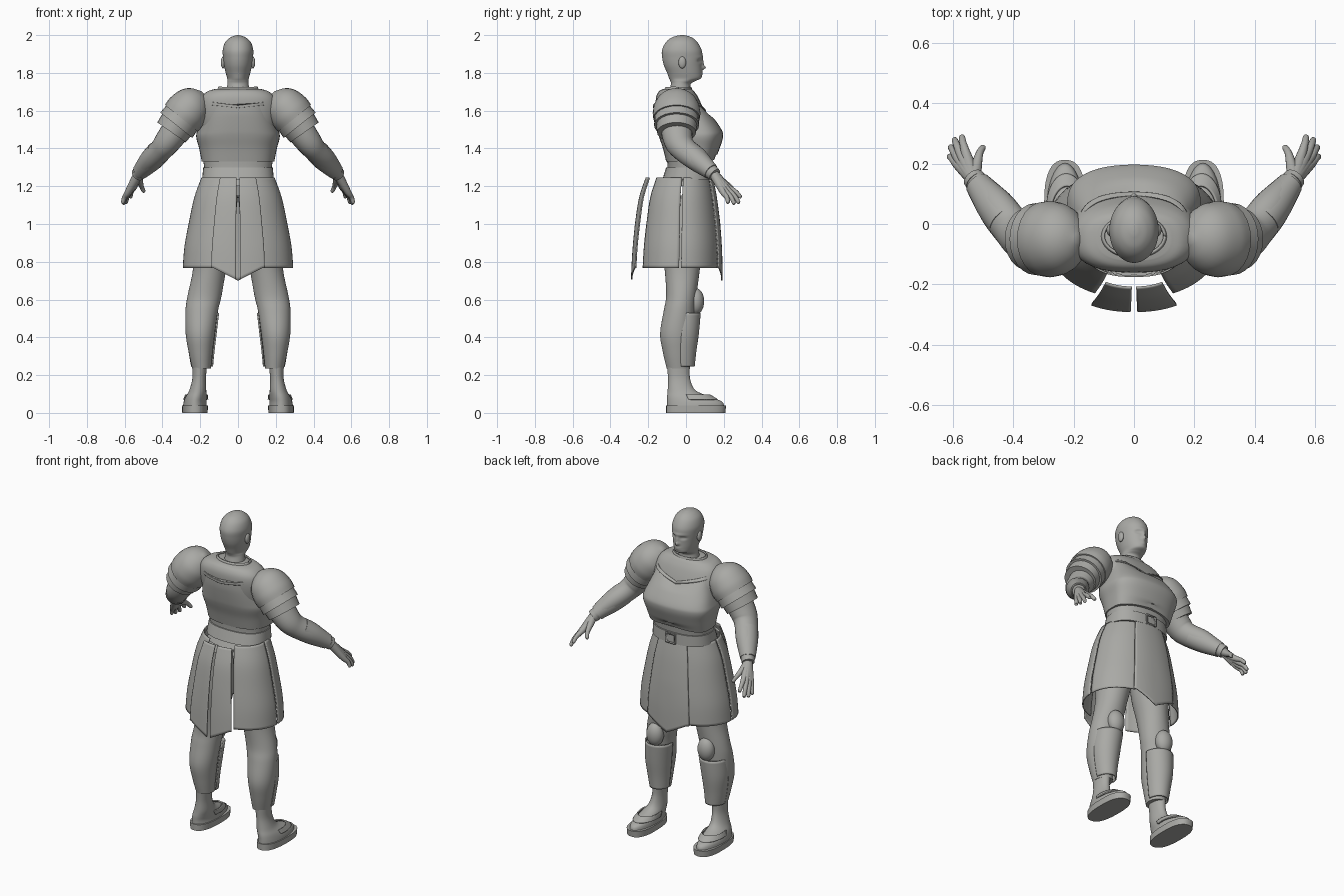
import bpy, bmesh, math
from mathutils import Vector, Matrix

if "Cube" in bpy.data.objects:
    bpy.data.objects.remove(bpy.data.objects["Cube"])

grey = bpy.data.materials.new("plain_grey")
grey.use_nodes = True
grey.diffuse_color = (0.4, 0.4, 0.38, 1)
grey.node_tree.nodes["Principled BSDF"].inputs["Base Color"].default_value = (0.4, 0.4, 0.38, 1)


def finish(name, bm, mirror=False, thick=0, angle=35):
    bmesh.ops.recalc_face_normals(bm, faces=bm.faces)
    mesh = bpy.data.meshes.new(name)
    bm.to_mesh(mesh)
    bm.free()
    mesh.materials.append(grey)
    ob = bpy.data.objects.new(name, mesh)
    bpy.context.collection.objects.link(ob)
    bpy.ops.object.select_all(action='DESELECT')
    ob.select_set(True)
    bpy.context.view_layer.objects.active = ob
    bpy.ops.object.shade_smooth_by_angle(angle=math.radians(angle))
    if thick:
        mod = ob.modifiers.new("thickness", 'SOLIDIFY')
        mod.thickness, mod.offset = thick, 0
    if mirror:
        ob.modifiers.new("mirror", 'MIRROR')
    return ob


def spline(rows, steps):
    """Catmull-Rom interpolation through rows of numbers."""
    out = []
    for i in range(len(rows) - 1):
        p = [Vector(rows[max(0, min(len(rows) - 1, i + k))]) for k in (-1, 0, 1, 2)]
        for s in range(steps):
            t = s / steps
            out.append(p[1] + (p[2] - p[0]) * t / 2
                       + (p[0] * 2 - p[1] * 5 + p[2] * 4 - p[3]) * t * t / 2
                       + (p[1] * 3 - p[0] - p[2] * 3 + p[3]) * t ** 3 / 2)
    return out + [Vector(rows[-1])]


def skin(bm, rings, closed, cap):
    for a, b in zip(rings, rings[1:]):
        n = len(a)
        for i in range(n if closed else n - 1):
            j = (i + 1) % n
            bm.faces.new((a[i], a[j], b[j], b[i]))
    if closed and cap:
        bm.faces.new(rings[0])
        bm.faces.new(rings[-1])


def loft(name, rows, power=2, widest=0.5, arc=None, seg=40, steps=5,
         cap=True, warp=None, **kw):
    """Rows are (z, centre x, half width, back y, front y)."""
    bm = bmesh.new()
    rings = []
    for z, cx, rx, back, front in spline(rows, steps):
        mid = back + (front - back) * widest
        ring = []
        for i in range(seg if arc is None else seg + 1):
            a0, a1 = arc or (0, 360)
            a = math.radians(a0 + (a1 - a0) * i / seg)
            c, s = math.cos(a), math.sin(a)
            ry = front - mid if s > 0 else mid - back
            co = Vector((cx + rx * math.copysign(abs(c) ** (2 / power), c),
                         mid + ry * math.copysign(abs(s) ** (2 / power), s), z))
            ring.append(bm.verts.new(warp(co) if warp else co))
        rings.append(ring)
    skin(bm, rings, arc is None, cap)
    return finish(name, bm, **kw)


def tube(name, rows, stretch=1, seg=24, steps=5, **kw):
    """Rows are (x, y, z, radius) along a limb."""
    bm = bmesh.new()
    pts = spline(rows, steps)
    rings = []
    for i, p in enumerate(pts):
        t = (pts[min(i + 1, len(pts) - 1)] - pts[max(i - 1, 0)]).to_3d().normalized()
        u = t.cross(Vector((0, 1, 0))).normalized()
        v = t.cross(u)
        rings.append([bm.verts.new(p.to_3d() + p[3] * (u * math.cos(k * math.tau / seg)
                      + v * stretch * math.sin(k * math.tau / seg))) for k in range(seg)])
    skin(bm, rings, True, True)
    return finish(name, bm, **kw)


def ball(name, centre, size, **kw):
    bm = bmesh.new()
    bmesh.ops.create_uvsphere(bm, u_segments=24, v_segments=16, radius=1,
                              matrix=Matrix.Translation(centre) @ Matrix.Diagonal((*size, 1)))
    return finish(name, bm, **kw)


# Head and neck: bumps are (x, z, width, height, depth)
bumps = [(0, 1.828, .012, .011, .018), (0, 1.85, .009, .02, .009), (0, 1.884, .045, .008, .004),
         (.032, 1.864, .015, .009, -.011), (-.032, 1.864, .015, .009, -.011),
         (.032, 1.863, .009, .005, .004), (-.032, 1.863, .009, .005, .004),
         (0, 1.798, .018, .009, .007), (0, 1.798, .02, .0025, -.004)]


def face(co):
    if co.y > 0:
        co.y += sum(d * math.exp(-((co.x - x) / w) ** 2 - ((co.z - z) / h) ** 2)
                    for x, z, w, h, d in bumps) * min(1, co.y / .05)
    return co


loft("head", [(1.70, 0, .062, -.09, .03), (1.74, 0, .056, -.08, .025), (1.757, 0, .056, -.083, .05),
              (1.772, 0, .057, -.09, .08), (1.80, 0, .065, -.1, .084), (1.84, 0, .074, -.117, .084),
              (1.88, 0, .079, -.126, .087), (1.92, 0, .081, -.127, .083), (1.96, 0, .069, -.108, .062),
              (1.985, 0, .045, -.08, .035), (1.997, 0, .018, -.045, .005), (2, 0, .003, -.025, -.015)],
     seg=96, steps=8, warp=face, angle=60)
ball("ears", (.079, -.02, 1.855), (.012, .02, .031), mirror=True)

# Shirt yoke with raised collar
loft("shirt", [(1.45, 0, .19, -.13, .13), (1.58, 0, .21, -.155, .1), (1.66, 0, .2, -.16, .07),
               (1.70, 0, .165, -.145, .045), (1.715, 0, .12, -.12, .03)], power=2.5)
loft("collar", [(1.69, 0, .115, -.12, .035), (1.725, 0, .1, -.105, .025)],
     arc=(0, 360), cap=False, thick=.008)


# Cuirass with notched upper edge and arched lower edge
def plate(co):
    notch = max(0, 1 - abs(co.x) / .17)
    if co.z > 1.56:
        co.z -= notch * (co.z - 1.56) / .09 * (.055 if co.y > 0 else .022)
    elif co.z < 1.36 and co.y > 0:
        co.z += notch * .015
    if co.y > 0:
        co.y += notch * .006
    return co


loft("cuirass", [(1.33, 0, .192, -.105, .145), (1.40, 0, .206, -.122, .172), (1.46, 0, .221, -.142, .19),
                 (1.50, 0, .214, -.152, .182), (1.58, 0, .19, -.165, .128), (1.65, 0, .172, -.168, .082)],
     power=2.7, widest=.6, seg=64, warp=plate)
loft("cuirass_rim", [(1.632, 0, .18, -.172, .1), (1.65, 0, .175, -.172, .086)],
     power=2.7, widest=.6, seg=64, warp=plate, arc=(0, 360), thick=.006)

# Waist, belt and buckle
loft("waist", [(1.20, 0, .18, -.13, .13), (1.27, 0, .176, -.1, .132), (1.34, 0, .185, -.1, .14)], power=2.4)
loft("belt", [(1.235, 0, .19, -.125, .145), (1.30, 0, .184, -.105, .143)], power=2.4, steps=2)
bm = bmesh.new()
bmesh.ops.create_cube(bm, size=1, matrix=Matrix.Translation((0, .145, 1.267))
                      @ Matrix.Diagonal((.06, .012, .055, 1)))
buckle = finish("buckle", bm)
buckle.modifiers.new("frame", 'WIREFRAME').thickness = .012


# Skirt panels: sides, pointed front, split pointed back
def skirt(name, arc, grow, warp=None, mirror=False):
    rows = [(1.245, .19, -.165, .13), (1.14, .228, -.2, .15), (1.0, .258, -.222, .168),
            (.88, .28, -.236, .178), (.768, .289, -.243, .18)]
    back = grow if arc[0] < -60 else grow / 5
    loft(name, [(z, 0, rx + grow / 5, b - back, f + grow / 5) for z, rx, b, f in rows],
         power=2.2, arc=arc, seg=16, thick=.007, warp=warp, mirror=mirror)


def pointed(co):
    drop = max(0, (1.0 - co.z) / .232)
    co.z -= .068 * drop * max(0, 1 - abs(co.x) / .13)
    return co


skirt("skirt_front_sides", (1, 66), 0, mirror=True)
skirt("skirt_back_sides", (-66, -1), 0, mirror=True)
skirt("skirt_front", (64, 116), .05, pointed)
skirt("skirt_back_flaps", (-88.5, -64), .045, pointed, mirror=True)

# Arms, bracers and cuffs
tube("arms", [(.24, -.05, 1.60, .085), (.31, -.05, 1.52, .078), (.37, -.04, 1.44, .07),
              (.405, -.01, 1.395, .062), (.46, .06, 1.34, .058), (.53, .15, 1.262, .032)],
     stretch=1.1, mirror=True)
tube("bracers", [(.422, .01, 1.378, .064), (.465, .066, 1.333, .06), (.517, .133, 1.277, .043)],
     mirror=True)
tube("wrist_bands", [(.522, .14, 1.271, .038), (.532, .152, 1.26, .036)], steps=1, mirror=True)

# Hands: palm fan running into each finger
fingers = [("index", (.55, .215, 1.2), (.57, .293, 1.14)), ("middle", (.565, .217, 1.185), (.595, .283, 1.11)),
           ("ring", (.575, .208, 1.175), (.608, .258, 1.105)), ("little", (.58, .195, 1.172), (.612, .225, 1.11)),
           ("thumb", (.52, .195, 1.225), (.498, .258, 1.17))]
for label, knuckle, tip in fingers:
    k, t = Vector(knuckle), Vector(tip)
    m = k.lerp(t, .55) + Vector((.003, .004, .004))
    tube(label + "_fingers", [(.53, .15, 1.26, .026), (*k, .018), (*m, .0125), (*k.lerp(t, .93), .01), (*t, .003)],
         seg=12, mirror=True)

# Shoulder guards: a dome over two overlapping lames
tube("shoulder_domes", [(.185, -.05, 1.695, .012), (.2, -.05, 1.678, .06), (.23, -.05, 1.645, .098),
                        (.27, -.05, 1.597, .114), (.3, -.05, 1.56, .112)],
     stretch=1.1, mirror=True)
tube("upper_lames", [(.28, -.05, 1.582, .105), (.327, -.05, 1.523, .108)], stretch=1.1, steps=2, mirror=True)
tube("lower_lames", [(.31, -.05, 1.545, .098), (.352, -.05, 1.485, .092)], stretch=1.12, steps=2, mirror=True)

# Legs, greaves and knee guards
loft("legs", [(1.15, .1, .1, -.13, .1), (.9, .13, .1, -.13, .09), (.75, .152, .088, -.112, .072),
              (.62, .177, .09, -.105, .055), (.54, .192, .086, -.118, .045), (.42, .2, .077, -.137, .035),
              (.32, .198, .063, -.122, .025), (.235, .193, .05, -.102, .02)], mirror=True)
loft("greaves", [(.53, .184, .08, -.09, .074), (.42, .193, .076, -.1, .064), (.32, .193, .064, -.095, .05),
                 (.245, .19, .054, -.085, .042)], arc=(-5, 185), thick=.008, mirror=True)
ball("knee_guards", (.175, .052, .59), (.052, .044, .07), mirror=True)

# Shoes on thick soles
loft("shoes", [(.24, .203, .038, -.1, .02), (.18, .206, .036, -.095, .022), (.12, .213, .045, -.097, .05),
               (.085, .222, .055, -.1, .13), (.06, .227, .06, -.1, .19), (.035, .228, .063, -.1, .202)],
     widest=.45, mirror=True)
loft("shoe_straps", [(.07, .224, .063, -.06, .165), (.095, .22, .056, -.06, .125)],
     arc=(-20, 200), thick=.008, mirror=True)
loft("soles", [(0, .228, .067, -.105, .208), (.038, .228, .069, -.105, .212)],
     power=2.5, widest=.55, steps=1, mirror=True)
